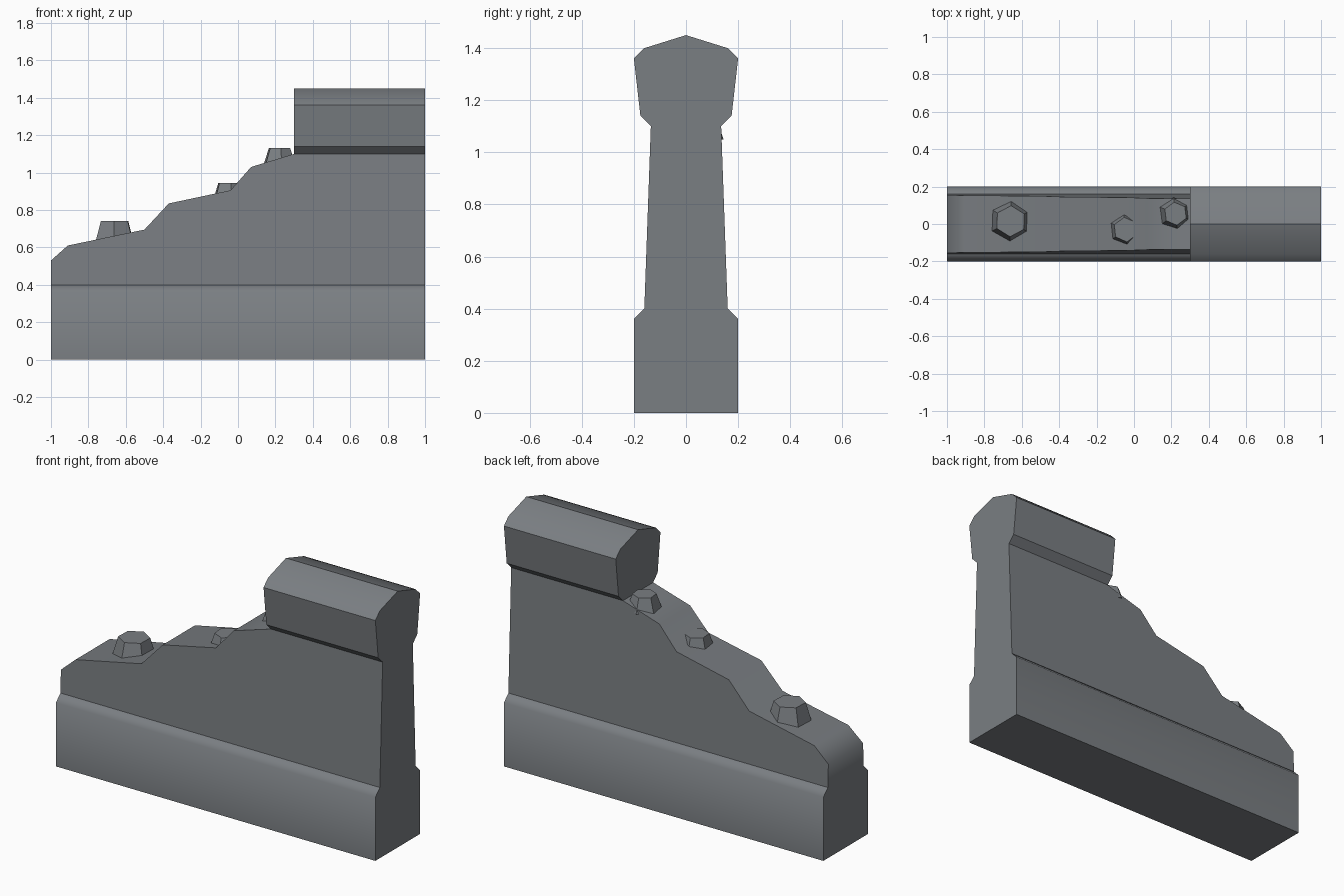
import bpy, bmesh, math

if "Cube" in bpy.data.objects:
    bpy.data.objects.remove(bpy.data.objects["Cube"])

stone = bpy.data.materials.new("grey stone")
stone.diffuse_color = (0.195, 0.21, 0.225, 1)
stone.use_nodes = True
stone.node_tree.nodes["Principled BSDF"].inputs["Base Color"].default_value = stone.diffuse_color


def finish(bm, name, smooth_angle=None):
    bmesh.ops.recalc_face_normals(bm, faces=bm.faces)
    me = bpy.data.meshes.new(name)
    bm.to_mesh(me)
    bm.free()
    ob = bpy.data.objects.new(name, me)
    bpy.context.collection.objects.link(ob)
    me.materials.append(stone)
    if smooth_angle:
        bpy.ops.object.select_all(action='DESELECT')
        ob.select_set(True)
        bpy.context.view_layer.objects.active = ob
        bpy.ops.object.shade_smooth_by_angle(angle=math.radians(smooth_angle))
    return ob


def prism(name, ring_a, ring_b, smooth_angle=None):
    """Closed solid between two matching outlines."""
    bm = bmesh.new()
    a = [bm.verts.new(p) for p in ring_a]
    b = [bm.verts.new(p) for p in ring_b]
    bm.faces.new(a)
    bm.faces.new(b)
    n = len(a)
    for i in range(n):
        j = (i + 1) % n
        bm.faces.new((a[i], a[j], b[j], b[i]))
    return finish(bm, name, smooth_angle)


def bar(name, half, x0, x1, smooth_angle):
    """Mirrored (y, z) half profile run along x."""
    loop = half + [(-y, z) for y, z in reversed(half) if y > 0]
    prism(name, [(x0, y, z) for y, z in loop], [(x1, y, z) for y, z in loop], smooth_angle)


# plinth with chamfered shoulders
bar("base", [(0.2, 0), (0.2, 0.36), (0.16, 0.4)], -1, 1, 50)

# coping stone on the unbroken end
bar("coping", [(0.135, 1.1), (0.175, 1.14), (0.2, 1.36), (0.16, 1.4), (0, 1.45)], 0.3, 1, 30)

# broken wall, thinner towards the top
outline = [(-1, 0.4), (-1, 0.53), (-0.91, 0.61), (-0.5, 0.695), (-0.37, 0.835),
           (-0.04, 0.905), (0.07, 1.03), (0.3, 1.1), (1, 1.1), (1, 0.4)]


def half_width(z):
    return 0.16 - 0.025 * (z - 0.4) / 0.7


prism("wall", [(x, -half_width(z), z) for x, z in outline],
      [(x, half_width(z), z) for x, z in outline], 50)

# six-sided rubble stones: x, y, bottom z, top z, bottom radius, top radius, turn
rubble = [(-0.66, 0.015, 0.63, 0.74, 0.115, 0.083, 88),
          (-0.045, -0.03, 0.87, 0.945, 0.09, 0.066, 96),
          (0.222, 0.055, 1.05, 1.13, 0.09, 0.062, 97)]
for k, (x, y, z0, z1, r0, r1, turn) in enumerate(rubble):
    def ring(r, z):
        angles = [math.radians(turn + 60 * i) for i in range(6)]
        return [(x + r * math.cos(t), y + r * math.sin(t), z) for t in angles]
    prism(f"rubble_stone_{k + 1}", ring(r0, z0), ring(r1, z1))
